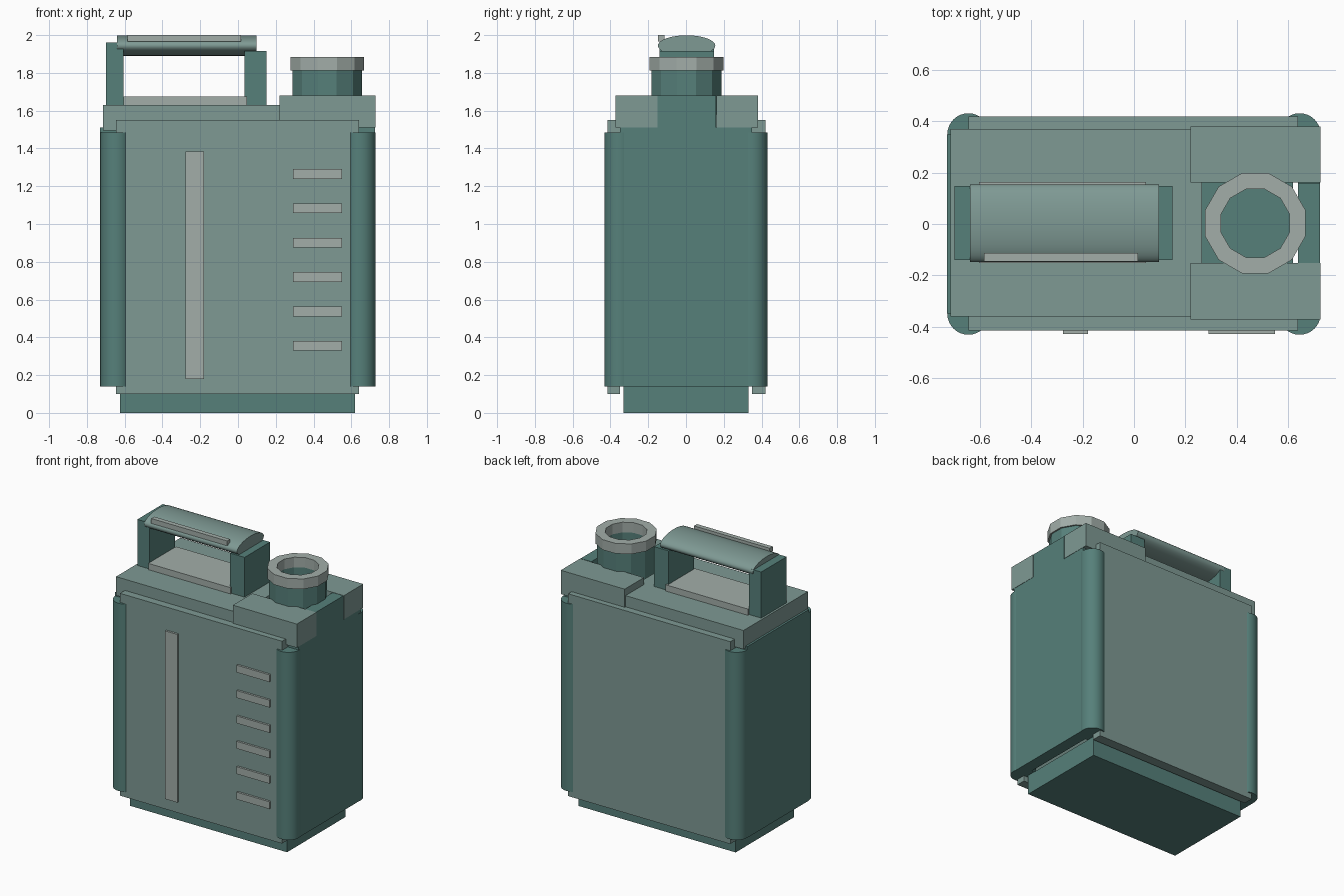
import bpy, bmesh, math

if "Cube" in bpy.data.objects:
    bpy.data.objects.remove(bpy.data.objects["Cube"])


def material(name, rgb):
    m = bpy.data.materials.new(name)
    m.diffuse_color = (*rgb, 1)
    m.use_nodes = True
    m.node_tree.nodes["Principled BSDF"].inputs["Base Color"].default_value = m.diffuse_color
    return m


DARK = material("dark_teal", (0.093, 0.216, 0.195))
LIGHT = material("grey_teal", (0.21, 0.32, 0.295))
TRIM = material("pale_trim", (0.36, 0.42, 0.395))


def finish(name, bm, mat, smooth=False):
    me = bpy.data.meshes.new(name)
    bmesh.ops.recalc_face_normals(bm, faces=bm.faces)
    bm.to_mesh(me)
    bm.free()
    ob = bpy.data.objects.new(name, me)
    bpy.context.collection.objects.link(ob)
    me.materials.append(mat)
    if smooth:
        bpy.ops.object.select_all(action='DESELECT')
        ob.select_set(True)
        bpy.context.view_layer.objects.active = ob
        bpy.ops.object.shade_smooth_by_angle(angle=math.radians(35))
    return ob


def prism(name, pts, axis, a, b, mat, smooth=False):
    """Extrude a closed profile along x or z."""
    bm = bmesh.new()
    put = (lambda p, t: (t, *p)) if axis == 'x' else (lambda p, t: (*p, t))
    f = bm.faces.new([bm.verts.new(put(p, a)) for p in pts])
    ext = bmesh.ops.extrude_face_region(bm, geom=[f], use_keep_orig=True)
    for v in ext["geom"]:
        if isinstance(v, bmesh.types.BMVert):
            v.co["xyz".index(axis)] = b
    return finish(name, bm, mat, smooth)


def box(name, x, y, z, mat):
    return prism(name, [(x[0], y[0]), (x[1], y[0]), (x[1], y[1]), (x[0], y[1])],
                 'z', z[0], z[1], mat)


def oval(cx, cy, rx, ry, n, phase=0):
    return [(cx + rx * math.cos(phase + i * math.tau / n),
             cy + ry * math.sin(phase + i * math.tau / n)) for i in range(n)]


def tube(name, cx, r_out, r_in, z, mat, n=12):
    """Faceted hollow ring: four loops of vertices joined by quads."""
    bm = bmesh.new()
    loops = [[bm.verts.new((*p, h)) for p in oval(cx, 0.003, r, r, n, math.pi / n)]
             for r, h in ((r_out, z[0]), (r_out, z[1]), (r_in, z[1]), (r_in, z[0]))]
    for k in range(4):
        a, b = loops[k], loops[(k + 1) % 4]
        for i in range(n):
            j = (i + 1) % n
            bm.faces.new((a[i], a[j], b[j], b[i]))
    return finish(name, bm, mat)


# Open-topped base tray; its floor shows through the neck
base = box("base_tray", (-0.625, 0.62), (-0.33, 0.33), (0, 0.14), DARK)
bm = bmesh.new()
bm.from_mesh(base.data)
top = [f for f in bm.faces if f.calc_center_median().z > 0.139]
bmesh.ops.delete(bm, geom=top, context='FACES_ONLY')
bm.to_mesh(base.data)
bm.free()

# Front and back panels
box("front_panel", (-0.645, 0.64), (-0.415, -0.35), (0.10, 1.55), LIGHT)
box("back_panel", (-0.645, 0.64), (0.35, 0.42), (0.10, 1.55), LIGHT)

# Side walls; the right one rises in the middle to close the spout recess
box("left_wall", (-0.73, -0.64), (-0.35, 0.35), (0.14, 1.51), DARK)
prism("right_wall", [(-0.35, 0.14), (0.35, 0.14), (0.35, 1.51), (0.158, 1.51),
                     (0.158, 1.68), (-0.153, 1.68), (-0.153, 1.51), (-0.35, 1.51)],
      'x', 0.64, 0.725, DARK)

# Rounded corner columns
for sx, side in ((-1, "left"), (1, "right")):
    for sy, end in ((-1, "front"), (1, "back")):
        prism(f"{end}_{side}_corner", oval(sx * 0.646, sy * 0.35, 0.082, 0.082, 32),
              'z', 0.14, 1.485, DARK, True)

# Shoulders: low slab under the handle, two raised blocks beside the spout
box("handle_shoulder", (-0.715, 0.265), (-0.36, 0.37), (1.495, 1.63), LIGHT)
box("front_spout_shoulder", (0.22, 0.727), (-0.372, -0.152), (1.51, 1.68), LIGHT)
box("back_spout_shoulder", (0.22, 0.727), (0.162, 0.38), (1.51, 1.68), LIGHT)

# Spout neck and rim
tube("spout_neck", 0.473, 0.191, 0.143, (1.58, 1.82), DARK)
tube("spout_rim", 0.473, 0.202, 0.138, (1.812, 1.885), TRIM)

# Handle: two posts, oval grip, grip strip and pad below
box("left_handle_post", (-0.70, -0.605), (-0.14, 0.148), (1.62, 1.96), DARK)
box("right_handle_post", (0.035, 0.15), (-0.14, 0.148), (1.62, 1.915), DARK)
prism("handle_grip", oval(0.003, 1.944, 0.152, 0.055, 32), 'x', -0.64, 0.097, LIGHT, True)
box("grip_strip", (-0.585, 0.016), (-0.147, -0.113), (1.965, 2.0), TRIM)
box("handle_pad", (-0.605, 0.047), (-0.152, 0.163), (1.62, 1.675), TRIM)

# Front sight strip and level marks
box("sight_strip", (-0.277, -0.18), (-0.43, -0.41), (0.18, 1.385), TRIM)
for i in range(6):
    z = 0.355 + i * 0.182
    box(f"level_mark_{i + 1}", (0.29, 0.55), (-0.43, -0.41), (z - 0.026, z + 0.026), TRIM)
